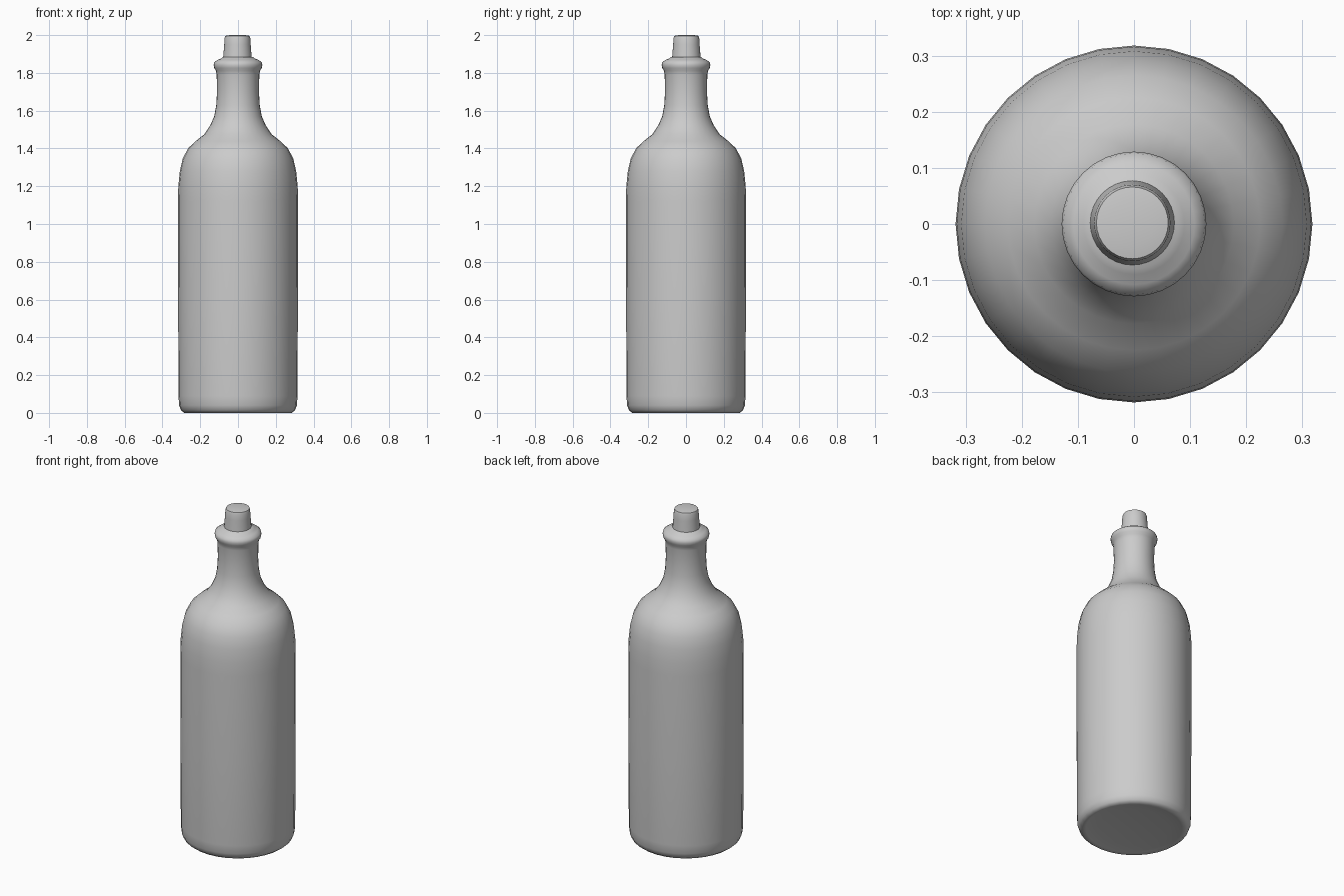
import bpy, bmesh, math

if "Cube" in bpy.data.objects:
    bpy.data.objects.remove(bpy.data.objects["Cube"])

SEGMENTS = 32


def lathe(name, profile, angle, center=(0, 0)):
    """Spin an (r, z) profile round the vertical axis; r = 0 closes to a pole."""
    bm = bmesh.new()
    rings = []
    for r, z in profile:
        count = 1 if r == 0 else SEGMENTS
        rings.append([bm.verts.new((r * math.cos(2 * math.pi * i / SEGMENTS),
                                    r * math.sin(2 * math.pi * i / SEGMENTS), z))
                      for i in range(count)])
    for a, b in zip(rings, rings[1:]):
        for i in range(SEGMENTS):
            j = (i + 1) % SEGMENTS
            corners = [a[i % len(a)], a[j % len(a)], b[j % len(b)], b[i % len(b)]]
            bm.faces.new(list(dict.fromkeys(corners)))
    bmesh.ops.recalc_face_normals(bm, faces=bm.faces)
    mesh = bpy.data.meshes.new(name)
    bm.to_mesh(mesh)
    bm.free()
    obj = bpy.data.objects.new(name, mesh)
    obj.location = (center[0], center[1], 0)
    bpy.context.collection.objects.link(obj)
    bpy.ops.object.select_all(action='DESELECT')
    obj.select_set(True)
    bpy.context.view_layer.objects.active = obj
    bpy.ops.object.shade_smooth_by_angle(angle=math.radians(angle))
    return obj


# Bottle: base, straight wall, round shoulder, neck and lip
lathe("bottle", [
    (0, 0.015), (0.2, 0.013), (0.265, 0.004), (0.285, 0.0), (0.302, 0.014),
    (0.312, 0.04), (0.315, 0.09), (0.317, 0.6), (0.318, 1.12), (0.316, 1.2),
    (0.308, 1.28), (0.293, 1.345), (0.265, 1.4), (0.225, 1.438), (0.178, 1.475),
    (0.148, 1.52), (0.126, 1.57), (0.115, 1.63), (0.111, 1.7), (0.113, 1.79),
    (0.117, 1.812), (0.126, 1.826), (0.129, 1.842), (0.126, 1.856),
    (0.108, 1.869), (0.09, 1.876), (0.08, 1.885), (0.0, 1.887),
], 60)

# Cork: tapered stopper sunk into the lip
lathe("cork", [
    (0, 1.86), (0.077, 1.86), (0.074, 1.9), (0.07, 1.95), (0.068, 1.985),
    (0.064, 1.996), (0.04, 2.0), (0, 2.0),
], 50, center=(-0.003, 0.002))
